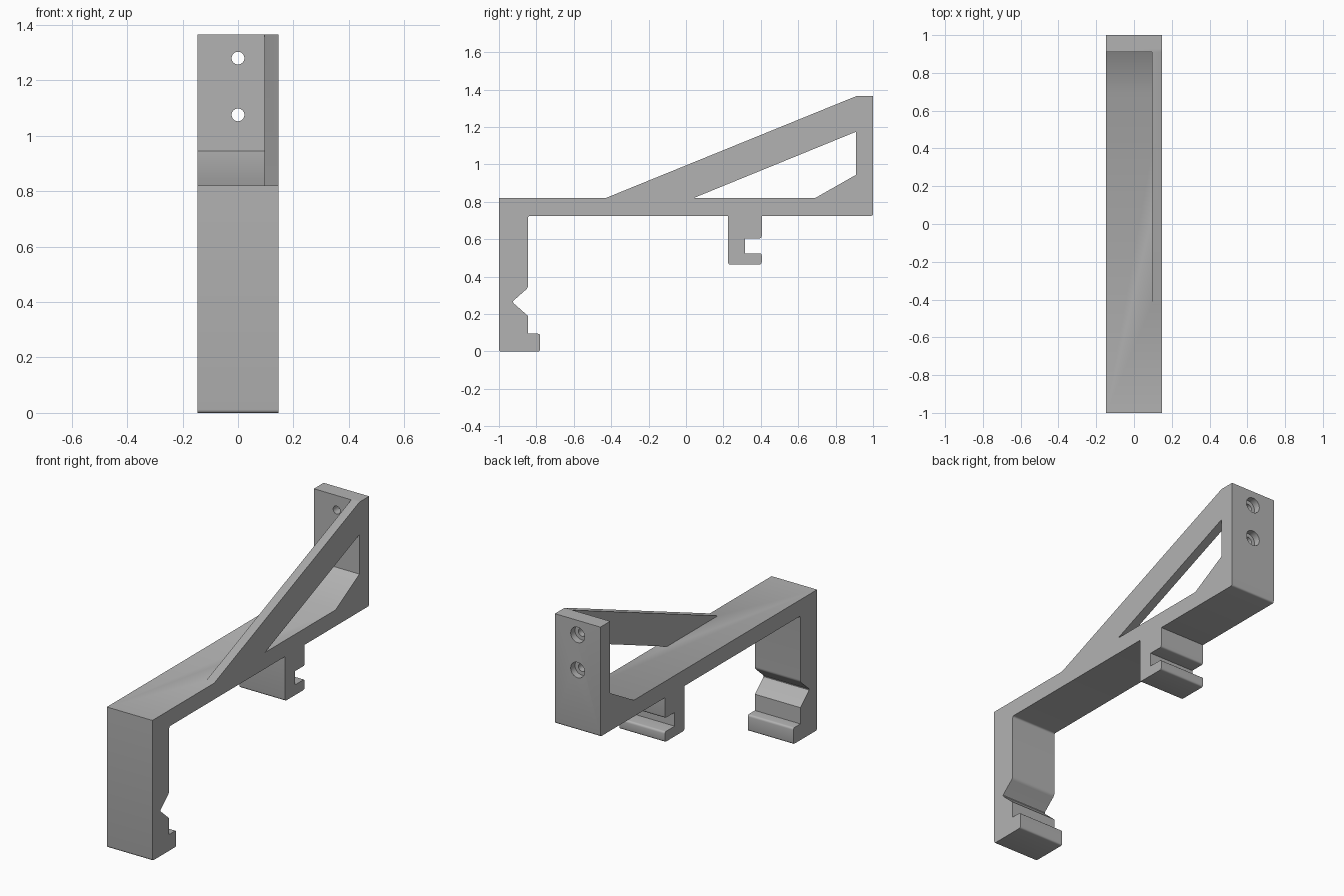
import bpy
import bmesh
import math
from mathutils import Vector

cube = bpy.data.objects.get("Cube")
if cube:
    bpy.data.objects.remove(cube, do_unlink=True)

HALF = 0.147      # half width of the bracket
RIB = 0.095       # inner face of the side rib

grey = bpy.data.materials.new("plain grey")
grey.use_nodes = True
grey.diffuse_color = (0.45, 0.45, 0.45, 1)
grey.node_tree.nodes["Principled BSDF"].inputs["Base Color"].default_value = grey.diffuse_color


def rounded(points, steps=3):
    """Replace each (y, z, r) corner by a small curve of size r."""
    result = []
    for i, (y, z, r) in enumerate(points):
        p = Vector((y, z))
        if not r:
            result.append(p)
            continue
        before = Vector(points[i - 1][:2])
        after = Vector(points[(i + 1) % len(points)][:2])
        a = p + (before - p).normalized() * r
        b = p + (after - p).normalized() * r
        for k in range(steps + 1):
            t = k / steps
            result.append(a * (1 - t) ** 2 + p * 2 * t * (1 - t) + b * t * t)
    return result


def extrude_profile(name, points, x0, x1):
    """Solid made from a side profile stretched from x0 to x1."""
    bm = bmesh.new()
    face = bm.faces.new([bm.verts.new((x0, p.x, p.y)) for p in rounded(points)])
    grown = bmesh.ops.extrude_face_region(bm, geom=[face])
    moved = [v for v in grown["geom"] if isinstance(v, bmesh.types.BMVert)]
    bmesh.ops.translate(bm, verts=moved, vec=(x1 - x0, 0, 0))
    bmesh.ops.recalc_face_normals(bm, faces=bm.faces)
    mesh = bpy.data.meshes.new(name)
    bm.to_mesh(mesh)
    bm.free()
    mesh.materials.append(grey)
    obj = bpy.data.objects.new(name, mesh)
    bpy.context.collection.objects.link(obj)
    return obj


def boolean(target, tool, operation):
    tool.hide_render = True
    mod = target.modifiers.new(tool.name, "BOOLEAN")
    mod.object, mod.operation, mod.solver = tool, operation, "EXACT"
    bpy.context.view_layer.objects.active = target
    bpy.ops.object.modifier_apply(modifier=mod.name)
    bpy.data.objects.remove(tool, do_unlink=True)


R = 0.012
# Front leg, beam, hanging clip, gusset and back post in one side profile
bracket = extrude_profile("bracket", [
    (-1, 0.82, 0), (-1, 0, R),
    (-0.78, 0, R), (-0.78, 0.095, R), (-0.845, 0.095, 0),
    (-0.845, 0.19, 0), (-0.93, 0.265, R), (-0.845, 0.34, R),
    (-0.845, 0.725, R),
    (0.225, 0.725, 0), (0.225, 0.465, R), (0.405, 0.465, R),
    (0.405, 0.525, R), (0.315, 0.525, 0), (0.315, 0.605, 0),
    (0.405, 0.605, R), (0.405, 0.725, 0),
    (1, 0.725, R), (1, 1.365, 0), (0.91, 1.365, 0),
    (0.91, 0.945, 0), (0.69, 0.82, 0),
], -HALF, HALF)

# Sloping side rib, sunk a little into beam and post
rib = extrude_profile("side_rib", [
    (-0.43, 0.82, 0), (-0.43, 0.8, 0), (0.04, 0.8, 0), (0.04, 0.82, 0),
    (0.91, 1.175, 0), (0.93, 1.175, 0), (0.93, 1.365, 0), (0.91, 1.365, 0),
], RIB, HALF)
boolean(bracket, rib, "UNION")

# Screw holes with wide recesses on the back
for z in (1.28, 1.075):
    for radius, depth, y in ((0.023, 0.4, 0.95), (0.045, 0.1, 1.01)):
        bpy.ops.mesh.primitive_cylinder_add(
            vertices=32, radius=radius, depth=depth,
            location=(0, y, z), rotation=(math.pi / 2, 0, 0))
        hole = bpy.context.object
        hole.name = "hole_cutter"
        hole.data.materials.append(grey)
        boolean(bracket, hole, "DIFFERENCE")

bpy.ops.object.select_all(action="DESELECT")
bracket.select_set(True)
bpy.context.view_layer.objects.active = bracket
bpy.ops.object.shade_smooth_by_angle(angle=math.radians(35))
